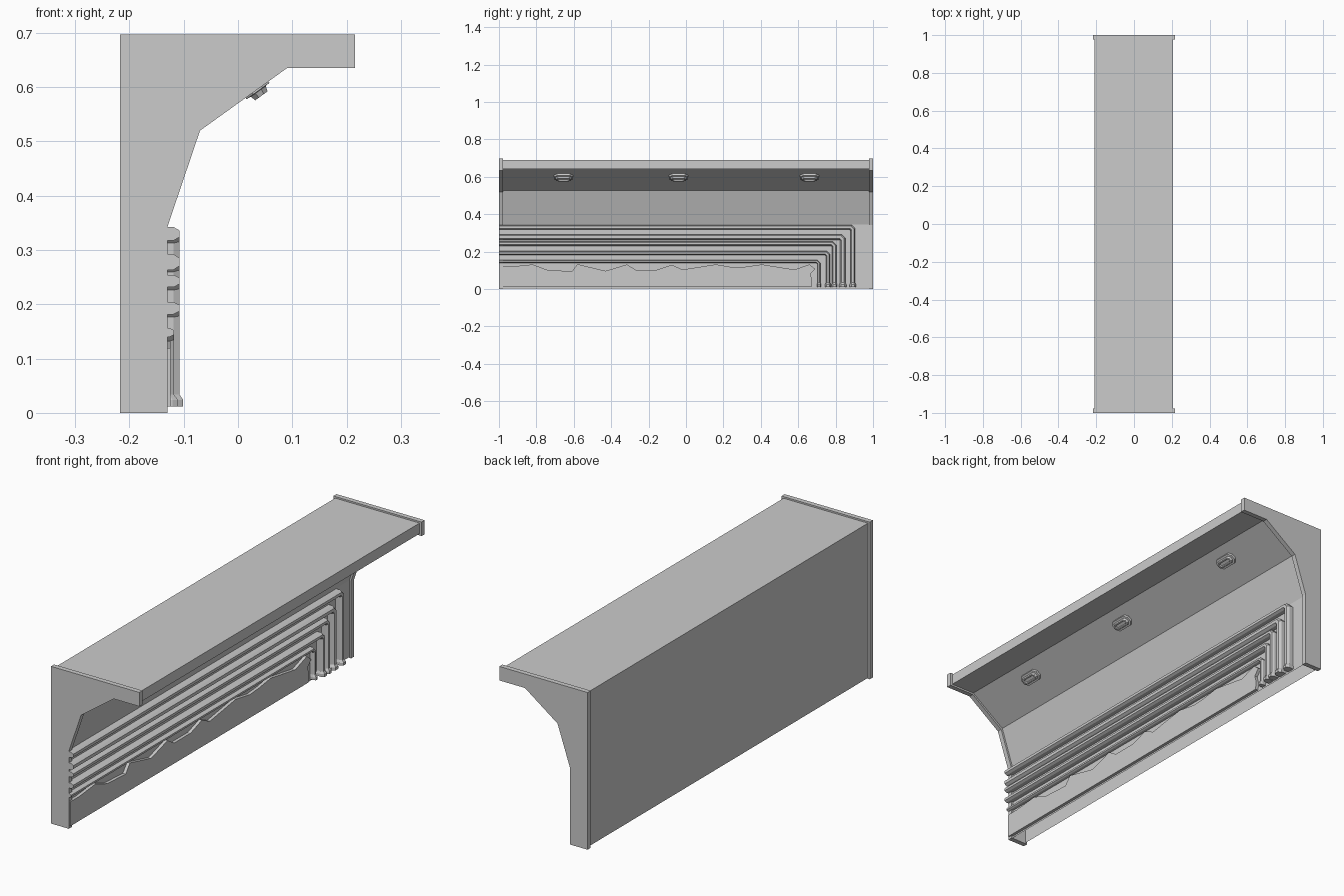
import bpy, bmesh
from mathutils import Vector

cube = bpy.data.objects.get("Cube")
if cube:
    bpy.data.objects.remove(cube, do_unlink=True)

concrete = bpy.data.materials.new("light_grey_concrete")
concrete.use_nodes = True
GREY = (0.6, 0.6, 0.6, 1)
concrete.diffuse_color = GREY
concrete.node_tree.nodes["Principled BSDF"].inputs["Base Color"].default_value = GREY


def loft(name, rings, closed=True, caps=True):
    """Skin a list of equal-length rings of points."""
    bm = bmesh.new()
    rows = [[bm.verts.new(p) for p in ring] for ring in rings]
    n = len(rows[0])
    for a, b in zip(rows, rows[1:]):
        for i in range(n if closed else n - 1):
            j = (i + 1) % n
            bm.faces.new((a[i], a[j], b[j], b[i]))
    if caps:
        bm.faces.new(rows[0][::-1])
        bm.faces.new(rows[-1])
    bmesh.ops.recalc_face_normals(bm, faces=bm.faces[:])
    mesh = bpy.data.meshes.new(name)
    bm.to_mesh(mesh)
    bm.free()
    mesh.materials.append(concrete)
    obj = bpy.data.objects.new(name, mesh)
    bpy.context.collection.objects.link(obj)
    return obj


def along_y(profile, y0, y1):
    return [[(x, y, z) for x, z in profile] for y in (y0, y1)]


# End frames, standing slightly proud of the wall
frame = [(-0.217, 0), (-0.13, 0), (-0.13, 0.343), (-0.07, 0.52),
         (0.09, 0.635), (0.216, 0.635), (0.216, 0.697), (-0.217, 0.697)]
loft("right_end_frame", along_y(frame, -1, -0.978))
loft("left_end_frame", along_y(frame, 0.978, 1))

# Wall and overhanging ceiling shell, open underneath
shell = [(-0.138, 0.004), (-0.138, 0.345), (-0.077, 0.527), (0.087, 0.643),
         (0.206, 0.643), (0.206, 0.69), (-0.208, 0.69), (-0.208, 0.004)]
wall = loft("wall_shell", along_y(shell, -0.979, 0.979), closed=False, caps=False)
# Make the open shell face outwards
if wall.data.polygons[0].normal.x < 0:
    wall.data.flip_normals()


# Wall pipes: chamfered strip swept along the wall, then down to a foot
def pipe(name, y, z, half, front):
    c = 0.012
    path = [(-1, z, 1), (y - c, z, 1), (y, z - c, 1),
            (y, 0.034, 1), (y, 0.024, 1.35), (y, 0.012, 1.35)]
    pts = [Vector(p[:2]) for p in path]
    back = -0.139
    depth = front - back
    section = [(-1, 0), (-1, 0.65), (-0.5, 1), (0.5, 1), (1, 0.65), (1, 0)]
    rings = []
    for i, p in enumerate(pts):
        d0 = (p - pts[max(i - 1, 0)]).normalized()
        d1 = (pts[min(i + 1, len(pts) - 1)] - p).normalized()
        d = (d0 + d1).normalized()
        side = Vector((-d.y, d.x))
        mitre = 1 / max(d.dot(d1 if d1.length else d0), 0.5)
        s = path[i][2]
        grow = 0.007 if s > 1 else 0
        ring = []
        for u, h in section:
            q = p + side * (u * half * mitre * s)
            ring.append((back + h * (depth + grow), q.x, q.y))
        rings.append(ring)
    loft(name, rings)


pipes = [(0.892, 0.330, 0.0125, -0.108), (0.838, 0.278, 0.0145, -0.108),
         (0.793, 0.243, 0.0115, -0.108), (0.759, 0.193, 0.0115, -0.108),
         (0.711, 0.148, 0.008, -0.118)]
for i, spec in enumerate(pipes):
    pipe(f"wall_pipe_{i + 1}", *spec)

# Thin broken-edged panel at the foot of the wall
edge = [(-0.995, 0.12), (-0.935, 0.12), (-0.82, 0.132), (-0.74, 0.102),
        (-0.61, 0.095), (-0.58, 0.133), (-0.43, 0.097), (-0.315, 0.132),
        (-0.27, 0.103), (-0.155, 0.103), (-0.075, 0.13), (-0.02, 0.104),
        (0.16, 0.132), (0.26, 0.115), (0.325, 0.12), (0.405, 0.132),
        (0.58, 0.104), (0.66, 0.132), (0.69, 0.108), (0.665, 0.08),
        (0.675, 0.045), (0.67, 0.012), (-0.995, 0.012)]
loft("broken_panel", [[(x, y, z) for y, z in edge] for x in (-0.138, -0.124)])

# Ceiling lamps on the upper slope
slope = Vector((0.16, 0, 0.115)).normalized()
out = Vector((slope.z, 0, -slope.x))


def lamp_ring(centre, length, width, height):
    cut = width * 0.3
    a, b = length / 2, width / 2
    corners = [(-a, -b + cut), (-a + cut, -b), (a - cut, -b), (a, -b + cut),
               (a, b - cut), (a - cut, b), (-a + cut, b), (-a, b - cut)]
    return [centre + Vector((0, u, 0)) + slope * v + out * height for u, v in corners]


for i, y in enumerate((-0.655, -0.04, 0.66)):
    c = Vector((0.035, y, 0.5955))
    loft(f"lamp_{i + 1}", [
        lamp_ring(c, 0.1, 0.052, -0.011), lamp_ring(c, 0.1, 0.052, 0.003),
        lamp_ring(c, 0.084, 0.034, 0.004), lamp_ring(c, 0.076, 0.028, 0.014),
        lamp_ring(c, 0.062, 0.018, 0.014), lamp_ring(c, 0.056, 0.013, 0.008)])
